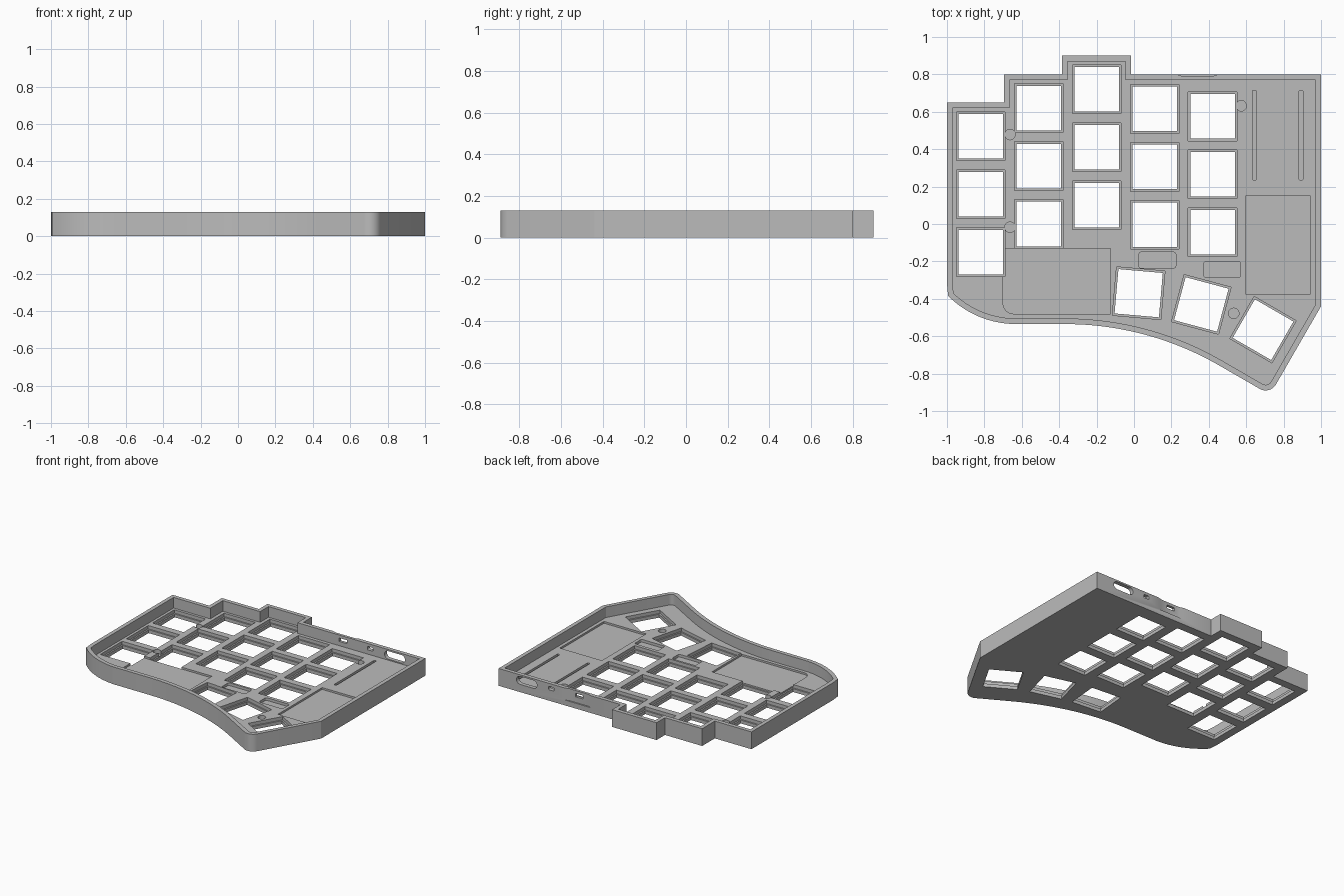
import bpy, bmesh, math
from mathutils import Vector, Matrix

cube = bpy.data.objects.get("Cube")
if cube:
    bpy.data.objects.remove(cube, do_unlink=True)

HEIGHT, FLOOR, LEDGE, WALL = 0.13, 0.05, 0.025, 0.03

grey = bpy.data.materials.new("plain grey")
grey.use_nodes = True
colour = (0.5, 0.5, 0.5, 1)
grey.diffuse_color = colour
grey.node_tree.nodes["Principled BSDF"].inputs["Base Color"].default_value = colour


def arc(cx, cy, r, start, end, steps):
    angles = [math.radians(start + (end - start) * i / steps) for i in range(steps + 1)]
    return [(cx + r * math.cos(a), cy + r * math.sin(a)) for a in angles]


def rounded(w, h, r=0.0):
    """Rectangle profile around the origin, with optional round corners."""
    x, y = w / 2 - r, h / 2 - r
    if r == 0:
        return [(x, y), (-x, y), (-x, -y), (x, -y)]
    return (arc(x, y, r, 0, 90, 6) + arc(-x, y, r, 90, 180, 6)
            + arc(-x, -y, r, 180, 270, 6) + arc(x, -y, r, 270, 360, 6))


def prism(name, profile, low, high, matrix=Matrix()):
    bm = bmesh.new()
    face = bm.faces.new([bm.verts.new((x, y, low)) for x, y in profile])
    new = bmesh.ops.extrude_face_region(bm, geom=[face])["geom"]
    bmesh.ops.translate(bm, vec=(0, 0, high - low),
                        verts=[g for g in new if isinstance(g, bmesh.types.BMVert)])
    bmesh.ops.remove_doubles(bm, verts=bm.verts, dist=1e-5)
    bmesh.ops.transform(bm, matrix=matrix, verts=bm.verts)
    bmesh.ops.recalc_face_normals(bm, faces=bm.faces)
    mesh = bpy.data.meshes.new(name)
    bm.to_mesh(mesh)
    bm.free()
    obj = bpy.data.objects.new(name, mesh)
    bpy.context.collection.objects.link(obj)
    mesh.materials.append(grey)
    return obj


def inset(points, d):
    """Move every edge of a closed profile inward by d (mitred corners)."""
    pts, out = [Vector(p) for p in points], []
    for i, p in enumerate(pts):
        a = (p - pts[i - 1]).normalized()
        b = (pts[(i + 1) % len(pts)] - p).normalized()
        na, nb = Vector((a.y, -a.x)), Vector((b.y, -b.x))
        out.append(tuple(p + (na + nb) * d / (1 + na.dot(nb))))
    return out


# Clockwise outline: stepped back edge, slanted corner, sweeping front edge
outline = [(-1, 0.65), (-0.695, 0.65), (-0.695, 0.8), (-0.385, 0.8), (-0.385, 0.9),
           (-0.015, 0.9), (-0.015, 0.8), (1, 0.8), (1, -0.44)]
outline += arc(0.704, -0.827, 0.063, -30, -120, 10)
outline += arc(-0.37, -2.185, 1.65, 60, 90, 24)
outline += arc(-0.63, -0.02, 0.515, -93, -135, 12)
outline += [(-1, -0.315)]

case = prism("keyboard_case", outline, 0, HEIGHT)


def cut(profile, low, high, x=0, y=0, turn=0, matrix=None):
    if matrix is None:
        matrix = Matrix.Translation((x, y, 0)) @ Matrix.Rotation(math.radians(turn), 4, 'Z')
    cutter = prism("cutter", profile, low, high, matrix)
    cutter.hide_render = True
    mod = case.modifiers.new("cut", 'BOOLEAN')
    mod.operation, mod.solver, mod.object = 'DIFFERENCE', 'EXACT', cutter
    bpy.context.view_layer.objects.active = case
    bpy.ops.object.modifier_apply(modifier=mod.name)
    bpy.data.objects.remove(cutter, do_unlink=True)


# Open tray
cut(inset(outline, WALL), FLOOR, HEIGHT + 0.1)

# Key openings: three per column, then the turned thumb keys
keys = [(x, top - 0.31 * row, 0)
        for x, top in ((-0.82, 0.47), (-0.51, 0.62), (-0.2, 0.72), (0.11, 0.615), (0.42, 0.575))
        for row in range(3)]
keys += [(0.025, -0.37, -5), (0.36, -0.43, -15), (0.69, -0.565, -30)]
for x, y, turn in keys:
    cut(rounded(0.26, 0.26), LEDGE, 0.1, x, y, turn)
    cut(rounded(0.238, 0.238), -0.1, 0.1, x, y, turn)

# Battery bay with one round corner, and controller bay
bay = [(-0.125, -0.13), (-0.7, -0.13)] + arc(-0.645, -0.425, 0.055, 180, 270, 6) + [(-0.125, -0.48)]
cut(bay, 0.036, 0.1)
cut(rounded(0.35, 0.525), 0.036, 0.1, 0.77, -0.1125)

# Pin slots, small pockets and screw recesses
for x in (0.643, 0.893):
    cut(rounded(0.02, 0.48, 0.006), 0.02, 0.1, x, 0.475)
for x, y in ((0.125, -0.193), (0.472, -0.243)):
    cut(rounded(0.197, 0.085, 0.012), 0.03, 0.1, x, y)
for x, y in ((-0.663, 0.478), (-0.663, -0.017), (0.573, 0.632), (0.533, -0.478)):
    cut(arc(0, 0, 0.028, 0, 345, 23), 0.02, 0.1, x, y)

# Back wall: shallow switch recess, then cable, reset and switch openings
cut([(0.23, 0.81), (0.23, 0.8), (0.26, 0.79), (0.42, 0.79), (0.45, 0.8), (0.45, 0.81)], 0.04, 0.2)
for x, z, w, h, r in ((0.765, 0.088, 0.17, 0.06, 0.029), (0.56, 0.095, 0.045, 0.026, 0.006),
                      (0.335, 0.095, 0.065, 0.026, 0)):
    upright = Matrix.Translation((x, 0.78, z)) @ Matrix.Rotation(math.radians(90), 4, 'X')
    cut(rounded(w, h, r), -0.06, 0.06, matrix=upright)

bpy.ops.object.select_all(action='DESELECT')
case.select_set(True)
bpy.context.view_layer.objects.active = case
bpy.ops.object.shade_smooth_by_angle(angle=math.radians(20))
